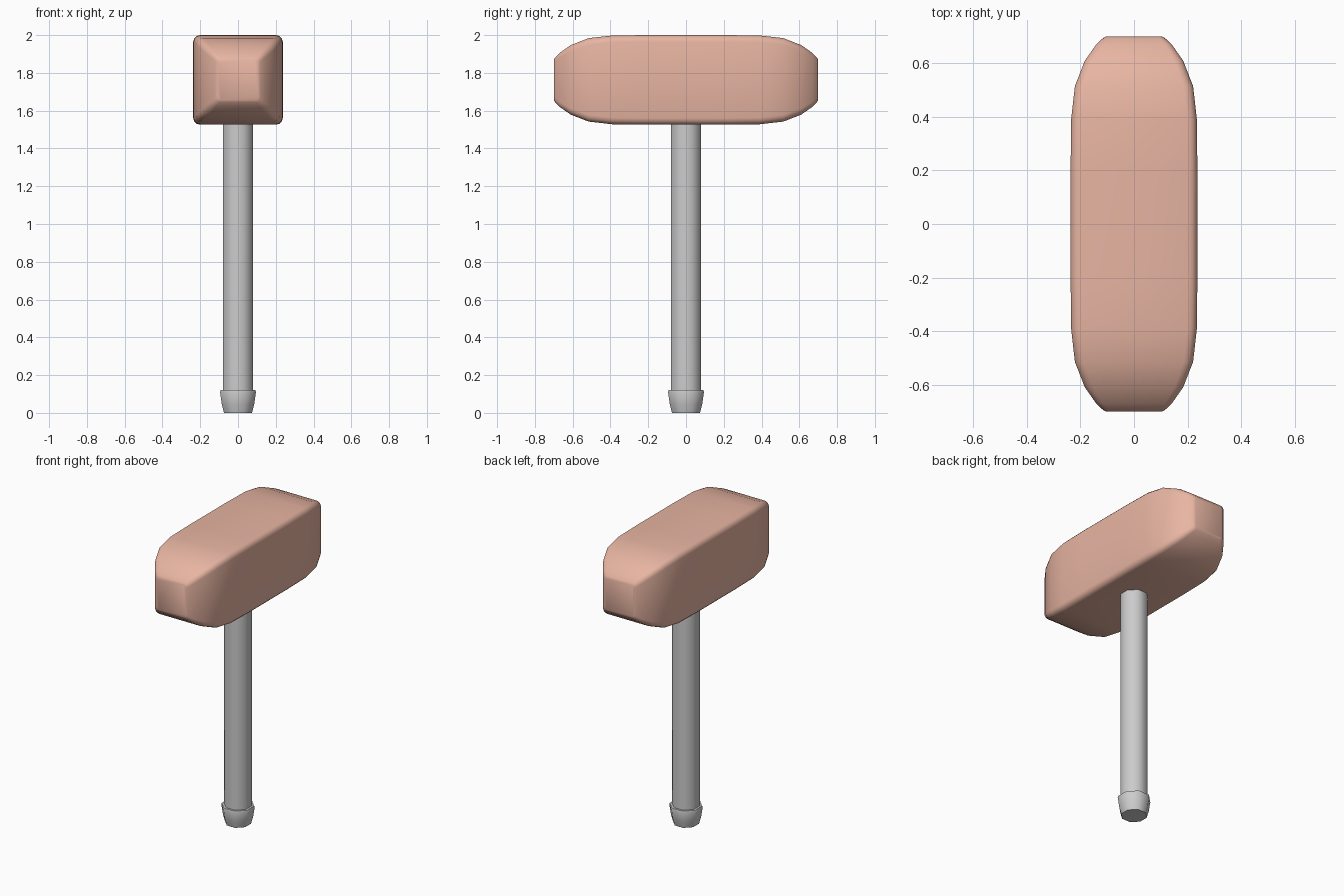
import bpy, bmesh, math

if "Cube" in bpy.data.objects:
    bpy.data.objects.remove(bpy.data.objects["Cube"])


def material(name, color):
    m = bpy.data.materials.new(name)
    m.diffuse_color = color
    m.use_nodes = True
    m.node_tree.nodes["Principled BSDF"].inputs["Base Color"].default_value = m.diffuse_color
    return m


def loft(name, rings, angle, mat=None):
    """Skin a list of equal-length rings and cap both ends."""
    bm = bmesh.new()
    loops = [[bm.verts.new(p) for p in ring] for ring in rings]
    n = len(loops[0])
    for a, b in zip(loops, loops[1:]):
        for i in range(n):
            j = (i + 1) % n
            bm.faces.new((a[i], a[j], b[j], b[i]))
    bm.faces.new(loops[0])
    bm.faces.new(loops[-1])
    bmesh.ops.recalc_face_normals(bm, faces=bm.faces)
    me = bpy.data.meshes.new(name)
    bm.to_mesh(me)
    bm.free()
    ob = bpy.data.objects.new(name, me)
    bpy.context.collection.objects.link(ob)
    if mat:
        me.materials.append(mat)
    bpy.ops.object.select_all(action='DESELECT')
    bpy.context.view_layer.objects.active = ob
    ob.select_set(True)
    bpy.ops.object.shade_smooth_by_angle(angle=math.radians(angle))
    return ob


def circle(r, z, sides=8):
    return [(r * math.cos(math.tau * (i + 0.5) / sides),
             r * math.sin(math.tau * (i + 0.5) / sides), z) for i in range(sides)]


def rounded_square(half, y, zc=1.763):
    r = min(0.035, half * 0.18)
    pts = []
    for q, (sx, sz) in enumerate([(1, 1), (-1, 1), (-1, -1), (1, -1)]):
        for k in range(4):
            a = math.pi / 2 * (q + k / 3)
            pts.append((sx * (half - r) + r * math.cos(a), y,
                        zc + sz * (half - r) + r * math.sin(a)))
    return pts


# Mallet head: square section tapering in a curve towards both ends
half_profile = [(0.70, 0.107), (0.693, 0.118), (0.67, 0.142), (0.61, 0.184),
                (0.515, 0.221), (0.39, 0.235), (0.2, 0.237)]
profile = [(-y, h) for y, h in half_profile] + [(y, h) for y, h in reversed(half_profile)]
loft("mallet_head", [rounded_square(h, y) for y, h in profile], 40,
     material("head_clay", (0.80, 0.46, 0.36, 1)))

# Handle shaft
loft("handle", [circle(0.086, 0.06), circle(0.086, 1.6)], 50)

# Flared end cap
loft("handle_cap", [circle(r, z) for r, z in
                    [(0.08, 0), (0.093, 0.045), (0.103, 0.11), (0.1, 0.12), (0.08, 0.12)]], 50)
